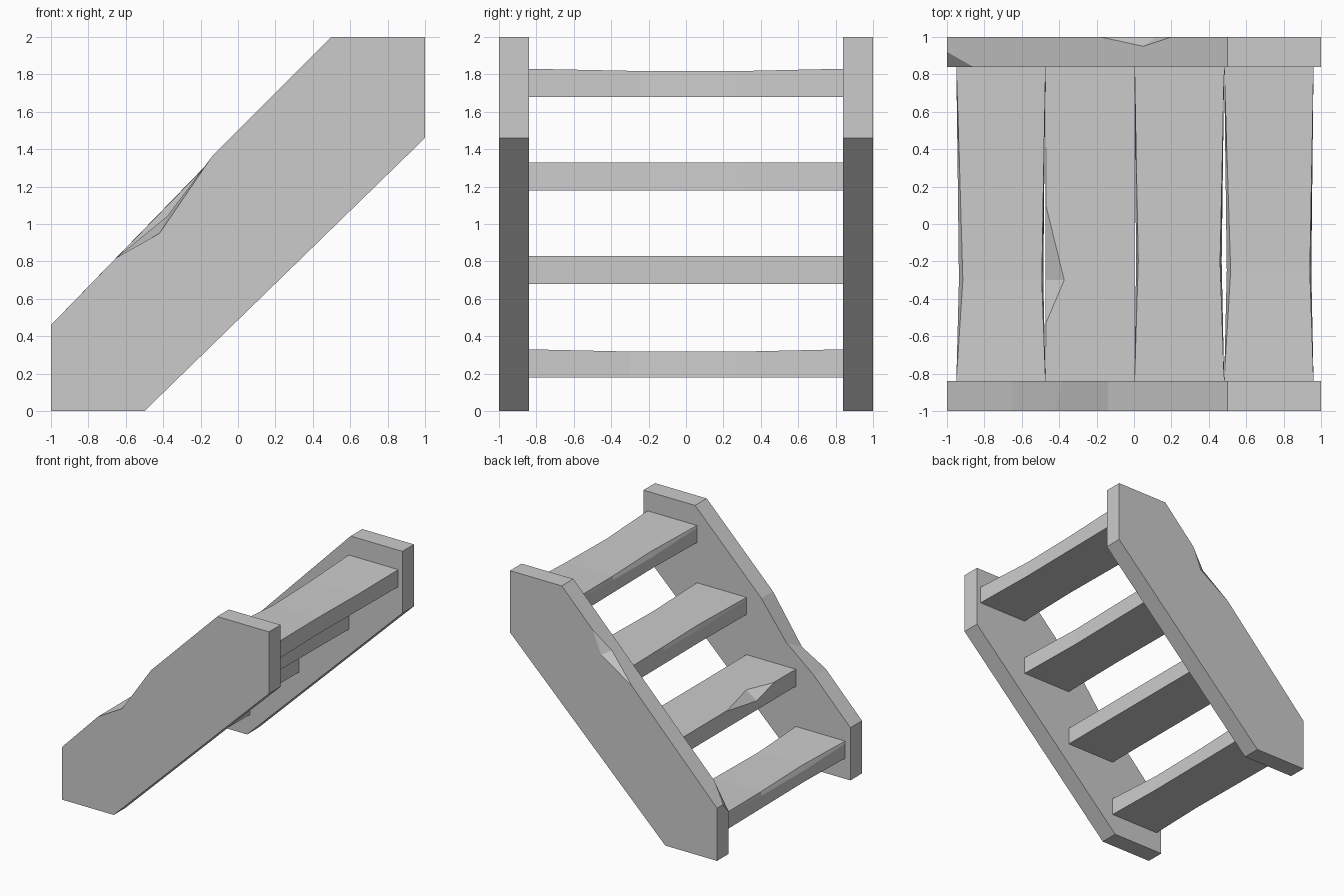
import bpy
import bmesh

cube = bpy.data.objects.get("Cube")
if cube:
    bpy.data.objects.remove(cube)

grey = bpy.data.materials.new("plain_grey")
grey.use_nodes = True
colour = (0.6, 0.6, 0.6, 1)
grey.diffuse_color = colour
grey.node_tree.nodes["Principled BSDF"].inputs["Base Color"].default_value = colour


def finish(name, bm):
    bmesh.ops.recalc_face_normals(bm, faces=bm.faces)
    mesh = bpy.data.meshes.new(name)
    bm.to_mesh(mesh)
    bm.free()
    mesh.materials.append(grey)
    obj = bpy.data.objects.new(name, mesh)
    bpy.context.collection.objects.link(obj)
    return obj


def loft(name, rings):
    """Join equal rings of points into a closed solid."""
    bm = bmesh.new()
    rings = [[bm.verts.new(p) for p in ring] for ring in rings]
    for a, b in zip(rings, rings[1:]):
        for i in range(len(a)):
            j = (i + 1) % len(a)
            bm.faces.new((a[i], a[j], b[j], b[i]))
    bm.faces.new(rings[0])
    bm.faces.new(rings[-1])
    return finish(name, bm)


OUT, IN = 1.0, 0.84
lower = [(-1, 0), (-0.5, 0), (1, 1.46), (1, 2), (0.5, 2)]

# Front stringer, with a gouge across its upper edge
rings = []
for y, dent in ((-OUT, (-0.42, 0.95)), (-IN, (-0.38, 1.04))):
    profile = lower + [(-0.14, 1.36), dent, (-0.65, 0.82), (-1, 0.46)]
    rings.append([(x, y, z) for x, z in profile])
loft("front_stringer", rings)

# Back stringer, with a chipped outer edge and a chipped lower inner corner
bm = bmesh.new()
outer = [bm.verts.new((x, OUT, z)) for x, z in lower]
inner = [bm.verts.new((x, IN, z)) for x, z in lower]
chip_high = bm.verts.new((0.2, OUT, 1.695))
chip_face = bm.verts.new((0.12, OUT, 1.5))
chip_low = bm.verts.new((-0.18, OUT, 1.305))
chip_top = bm.verts.new((0.05, 0.95, 1.538))
nose = bm.verts.new((-1, OUT, 0.46))
cut_nose = bm.verts.new((-1, 0.92, 0.46))
cut_top = bm.verts.new((-0.86, IN, 0.604))
cut_side = bm.verts.new((-1, IN, 0.37))
for i in range(4):
    bm.faces.new((outer[i], outer[i + 1], inner[i + 1], inner[i]))
for face in (
    outer + [chip_high, chip_face, chip_low, nose],
    inner + [cut_top, cut_side],
    [outer[0], nose, cut_nose, cut_side, inner[0]],
    [outer[4], chip_high, chip_top, chip_low, nose, cut_nose, cut_top, inner[4]],
    [chip_high, chip_top, chip_face],
    [chip_low, chip_face, chip_top],
    [cut_nose, cut_top, cut_side],
):
    bm.faces.new(face)
finish("back_stringer", bm)


def tread(name, x0, x1, top, sections):
    """Sections give: y, wear of nosing, wear of rear edge, nosing chip depth, sag."""
    rings = []
    for y, nose_wear, rear_wear, chip, sag in sections:
        under = 0 if chip > 0.05 else nose_wear * 0.4
        rings.append([
            (x0 + under, y, top - 0.15),
            (x1 - rear_wear * 0.6, y, top - 0.15),
            (x1 - rear_wear, y, top - sag),
            (x0 + nose_wear, y, top - sag),
            (x0 + under, y, top - sag - chip),
        ])
    return loft(name, rings)


def worn(y_mid, nose_wear, rear_wear, sag):
    ends = (0, 0, 0.02, 0)
    return [(-IN, *ends),
            (y_mid, nose_wear, rear_wear, 0.04, sag),
            (0.3, nose_wear * 0.5, rear_wear * 0.5, 0.03, sag),
            (IN, *ends)]


# Four treads; the second has a deep chip in its nosing
tread("tread_1", -0.95, -0.473, 0.33, worn(-0.3, 0.035, 0.02, 0.012))
tread("tread_2", -0.473, 0.003, 0.83, [
    (-IN, 0, 0, 0.005, 0),
    (-0.53, 0.002, 0, 0.005, 0),
    (-0.3, 0.1, 0, 0.07, 0),
    (0.1, 0.002, 0, 0.005, 0),
    (IN, 0, 0, 0.005, 0)])
tread("tread_3", 0.003, 0.482, 1.33, worn(-0.2, 0.02, 0.022, 0))
tread("tread_4", 0.482, 0.96, 1.83, worn(-0.25, 0.035, 0.02, 0.012))
